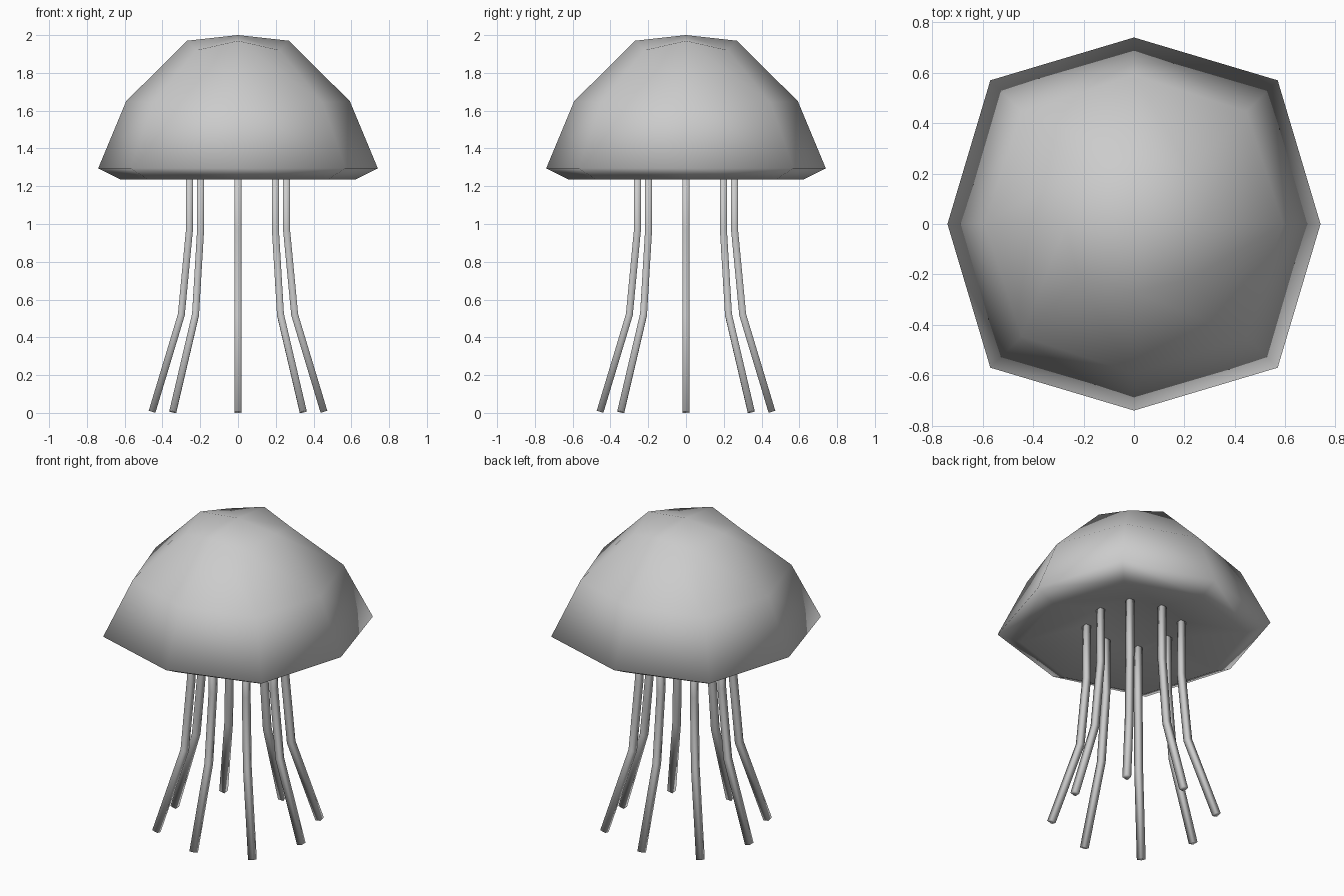
import bpy, bmesh
from math import cos, sin, pi, sqrt
from mathutils import Vector

if "Cube" in bpy.data.objects:
    bpy.data.objects.remove(bpy.data.objects["Cube"])


def finish(bm, name):
    bmesh.ops.recalc_face_normals(bm, faces=bm.faces[:])
    for f in bm.faces:
        f.smooth = True
    mesh = bpy.data.meshes.new(name)
    bm.to_mesh(mesh)
    bm.free()
    bpy.context.collection.objects.link(bpy.data.objects.new(name, mesh))


def at_angle(i, r_axis, r_diag, z):
    a = i * pi / 4
    r = r_diag if i % 2 else r_axis
    return Vector((r * cos(a), r * sin(a), z))


# Bell: eight-sided rings from crown to lip and up into the shallow underside
# (axis radius, diagonal radius, axis z, diagonal z)
rings = [
    (0.27, 0.22 * sqrt(2), 1.97, 1.92),
    (0.592, 0.446 * sqrt(2), 1.65, 1.645),
    (0.74, 0.57 * sqrt(2), 1.295, 1.295),
    (0.62, 0.475 * sqrt(2), 1.235, 1.235),
    (0.27, 0.22 * sqrt(2), 1.33, 1.325),
]
bm = bmesh.new()
loops = []
for ra, rd, za, zd in rings:
    loops.append([bm.verts.new(at_angle(i, ra, rd, zd if i % 2 else za)) for i in range(8)])
for upper, lower in zip(loops, loops[1:]):
    for i in range(8):
        j = (i + 1) % 8
        bm.faces.new((upper[i], lower[i], lower[j], upper[j]))
# Four quads close the crown and the underside
for loop, z in ((loops[0], 2.0), (loops[-1], 1.335)):
    mid = bm.verts.new((0, 0, z))
    for i in range(0, 8, 2):
        bm.faces.new((mid, loop[i], loop[i + 1], loop[(i + 2) % 8]))
finish(bm, "bell")

# Tentacles: bent square rods, (axis radius, diagonal radius, z)
path = [(0.257, 0.28, 1.335), (0.257, 0.28, 0.97), (0.30, 0.318, 0.52), (0.455, 0.488, 0.006)]
half = 0.0185
for i in range(8):
    pts = [at_angle(i, *p) for p in path]
    bm = bmesh.new()
    sections = []
    for k, p in enumerate(pts):
        before = (p - pts[k - 1]).normalized() if k else Vector()
        after = (pts[k + 1] - p).normalized() if k < len(pts) - 1 else Vector()
        turn = Vector((0, 0, -1)).rotation_difference(before + after)
        sections.append([bm.verts.new(p + turn @ Vector((x * half, y * half, 0)))
                         for x, y in ((-1, -1), (1, -1), (1, 1), (-1, 1))])
    for a, b in zip(sections, sections[1:]):
        for j in range(4):
            n = (j + 1) % 4
            bm.faces.new((a[j], a[n], b[n], b[j]))
    bm.faces.new(sections[0])
    bm.faces.new(sections[-1])
    finish(bm, f"tentacle_{i + 1}")
